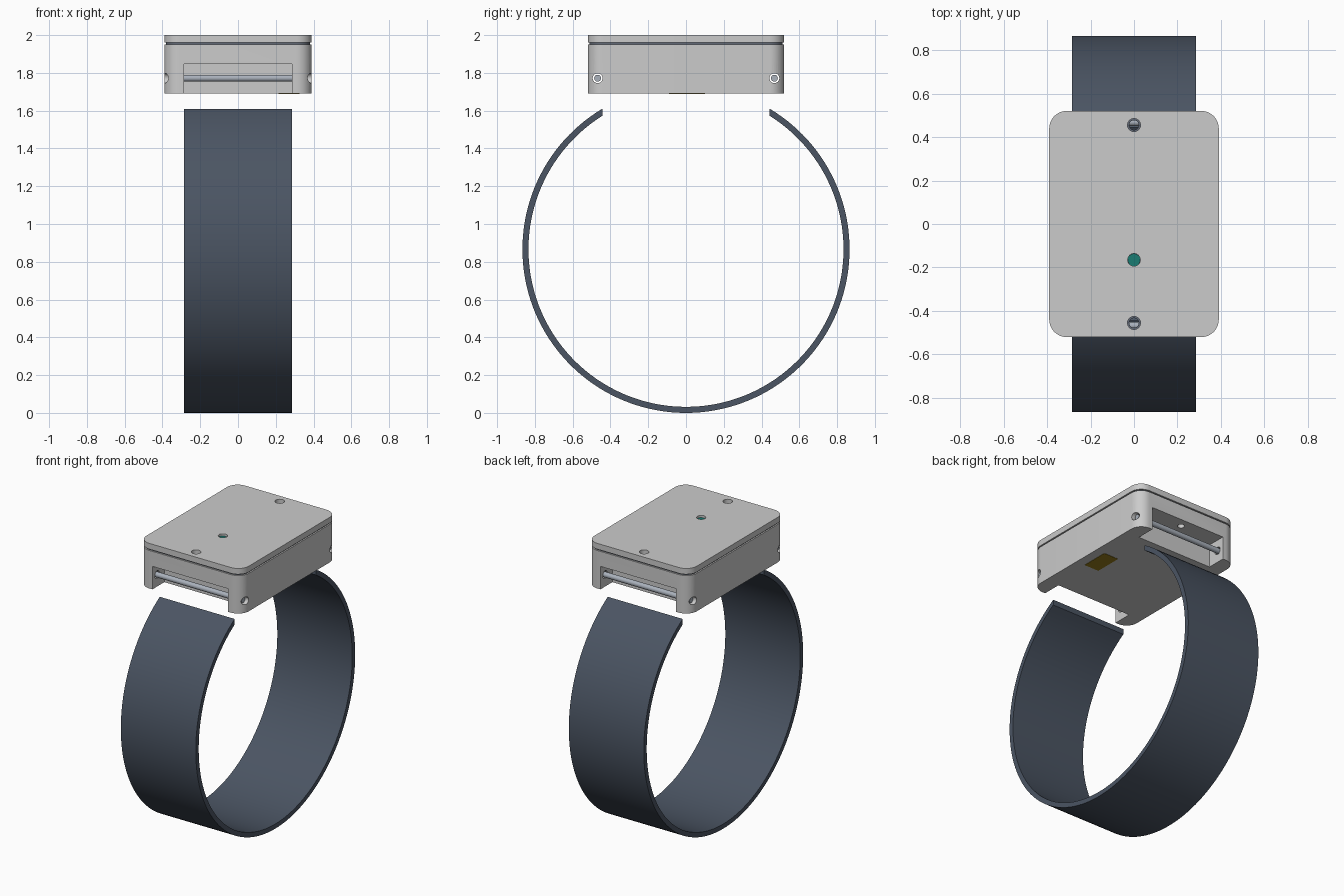
import bpy, bmesh
from math import sin, cos, pi, asin, radians

if "Cube" in bpy.data.objects:
    bpy.data.objects.remove(bpy.data.objects["Cube"])

def material(name, rgb):
    m = bpy.data.materials.new(name)
    m.diffuse_color = (*rgb, 1)
    m.use_nodes = True
    m.node_tree.nodes["Principled BSDF"].inputs["Base Color"].default_value = m.diffuse_color
    return m

def extrude(name, outline, place, offset, mat=None):
    """Solid prism: outline points are placed by place(u, v), then extruded by offset."""
    bm = bmesh.new()
    face = bm.faces.new([bm.verts.new(place(u, v)) for u, v in outline])
    top = bmesh.ops.extrude_face_region(bm, geom=[face])
    verts = [g for g in top['geom'] if isinstance(g, bmesh.types.BMVert)]
    bmesh.ops.translate(bm, verts=verts, vec=offset)
    bmesh.ops.recalc_face_normals(bm, faces=bm.faces)
    mesh = bpy.data.meshes.new(name)
    bm.to_mesh(mesh)
    bm.free()
    ob = bpy.data.objects.new(name, mesh)
    bpy.context.collection.objects.link(ob)
    if mat:
        mesh.materials.append(mat)
    return ob

def rounded_rect(hx, hy, r, n=10):
    pts = []
    for k, (sx, sy) in enumerate([(1, 1), (-1, 1), (-1, -1), (1, -1)]):
        for i in range(n + 1):
            a = (k + i / n) * pi / 2
            pts.append((sx * (hx - r) + r * cos(a), sy * (hy - r) + r * sin(a)))
    return pts

def slab(name, hx, hy, r, z0, z1, mat=None):
    return extrude(name, rounded_rect(hx, hy, r), lambda x, y: (x, y, z0), (0, 0, z1 - z0), mat)

def box(name, x0, x1, y0, y1, z0, z1, mat=None):
    pts = [(x0, y0), (x1, y0), (x1, y1), (x0, y1)]
    return extrude(name, pts, lambda x, y: (x, y, z0), (0, 0, z1 - z0), mat)

def circle(r, n=32):
    return [(r * cos(2 * pi * i / n), r * sin(2 * pi * i / n)) for i in range(n)]

def z_rod(name, r, x, y, z0, z1, mat=None):
    return extrude(name, circle(r), lambda u, v: (x + u, y + v, z0), (0, 0, z1 - z0), mat)

def x_rod(name, r, half, y, z, mat=None):
    return extrude(name, circle(r), lambda u, v: (-half, y + u, z + v), (2 * half, 0, 0), mat)

def cut(ob, cutters):
    for c in cutters:
        m = ob.modifiers.new("cut", 'BOOLEAN')
        m.operation, m.solver, m.object = 'DIFFERENCE', 'EXACT', c
    bpy.context.view_layer.update()
    dg = bpy.context.evaluated_depsgraph_get()
    mesh = bpy.data.meshes.new_from_object(ob.evaluated_get(dg))
    ob.modifiers.clear()
    ob.data = mesh
    for c in cutters:
        bpy.data.objects.remove(c)

def smooth(ob):
    bpy.ops.object.select_all(action='DESELECT')
    ob.select_set(True)
    bpy.context.view_layer.objects.active = ob
    bpy.ops.object.shade_smooth_by_angle(angle=radians(30))

strap_mat = material("strap_slate", (0.07, 0.09, 0.125))
seam_mat = material("seam_dark", (0.12, 0.14, 0.18))
pin_mat = material("pin_steel", (0.4, 0.44, 0.5))
light_mat = material("light_teal", (0.01, 0.2, 0.17))
contact_mat = material("contact_gold", (0.3, 0.2, 0.01))

# Case body with strap notches, pin holes and screw holes
body = slab("case_body", 0.39, 0.52, 0.08, 1.69, 1.951)
cutters = []
for s in (-1, 1):
    ys = sorted((s * 0.39, s * 0.6))
    cutters += [box("notch", -0.287, 0.287, *ys, 1.6, 1.848),
                x_rod("pin_hole", 0.026, 0.5, s * 0.468, 1.772),
                z_rod("screw_hole", 0.022, 0, s * 0.455, 1.8, 2.1)]
cut(body, cutters)

# Dark seam between body and lid
seam = slab("seam", 0.38, 0.51, 0.07, 1.95, 1.961, seam_mat)
cut(seam, [z_rod("screw_hole", 0.022, 0, s * 0.455, 1.8, 2.1) for s in (-1, 1)])

# Lid with screw recesses and light opening
lid = slab("case_lid", 0.39, 0.52, 0.08, 1.96, 2.0)
cut(lid, [z_rod("screw_recess", 0.03, 0, s * 0.455, 1.9, 2.1) for s in (-1, 1)]
    + [z_rod("light_hole", 0.029, 0, -0.165, 1.9, 2.1)])

# Status light and underside contact
light = z_rod("status_light", 0.0285, 0, -0.165, 1.955, 1.985, light_mat)
box("underside_contact", 0.215, 0.325, -0.09, 0.1, 1.688, 1.7, contact_mat)

# Strap pins
pins = [x_rod(n, 0.018, 0.368, s * 0.468, 1.772, pin_mat)
        for n, s in (("front_pin", -1), ("back_pin", 1))]

# Open strap ring with vertically trimmed ends
R_OUT, R_IN, END, N = 0.866, 0.834, 0.443, 120

def arc(r):
    a = pi - asin(END / r)
    return [(r * sin(a * (2 * i / N - 1)), R_OUT - r * cos(a * (2 * i / N - 1))) for i in range(N + 1)]

outer, inner = arc(R_OUT), arc(R_IN)
bm = bmesh.new()
rows = []
for (yo, zo), (yi, zi) in zip(outer, inner):
    rows.append([bm.verts.new(p) for p in ((-0.285, yo, zo), (0.285, yo, zo),
                                           (0.285, yi, zi), (-0.285, yi, zi))])
for a, b in zip(rows, rows[1:]):
    for k in range(4):
        bm.faces.new((a[k], a[(k + 1) % 4], b[(k + 1) % 4], b[k]))
bm.faces.new(rows[0])
bm.faces.new(rows[-1])
bmesh.ops.recalc_face_normals(bm, faces=bm.faces)
strap_mesh = bpy.data.meshes.new("strap")
bm.to_mesh(strap_mesh)
bm.free()
strap_mesh.materials.append(strap_mat)
strap = bpy.data.objects.new("strap", strap_mesh)
bpy.context.collection.objects.link(strap)

for ob in [body, seam, lid, light, strap] + pins:
    smooth(ob)
